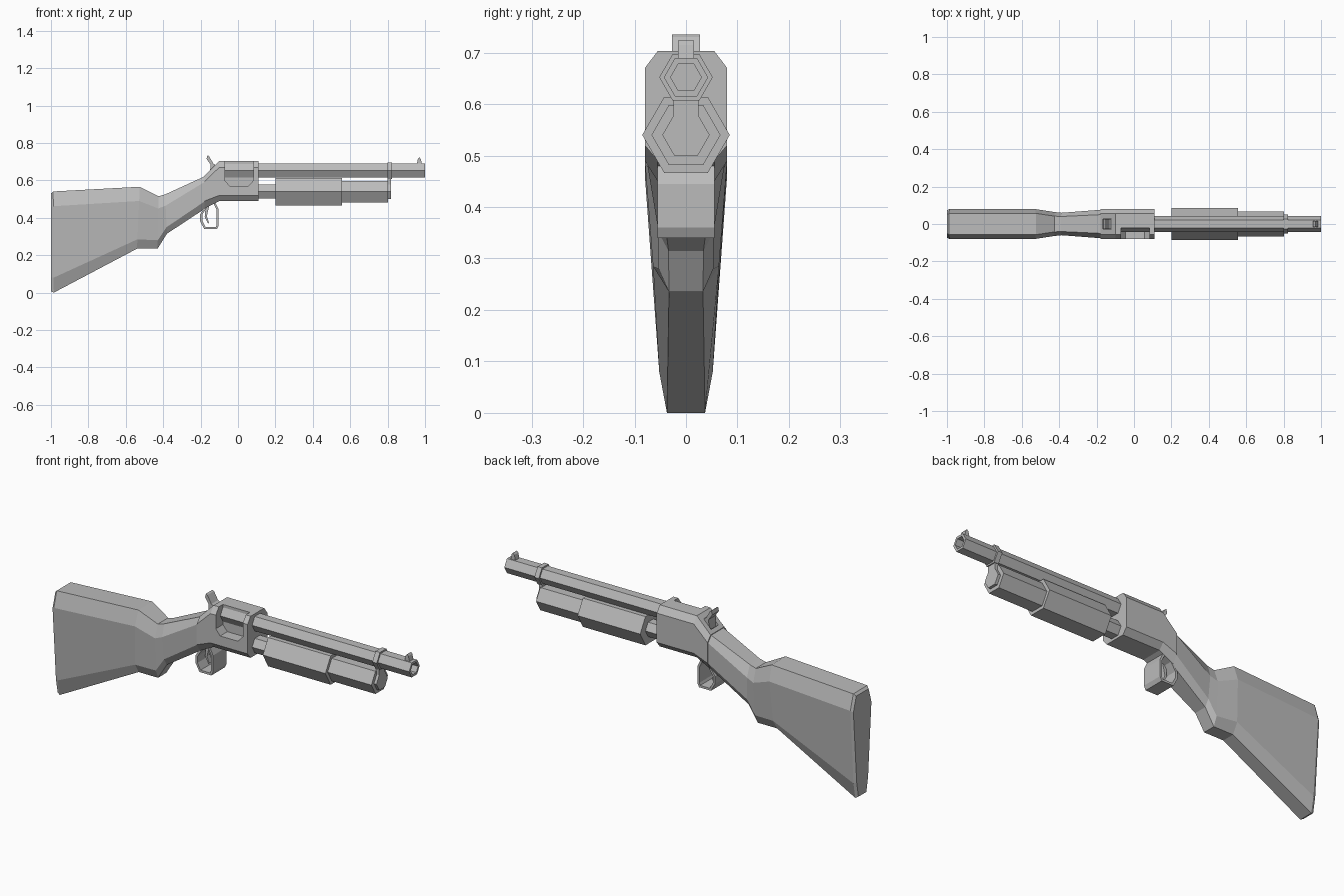
import bpy, bmesh, math

cube = bpy.data.objects.get("Cube")
if cube:
    bpy.data.objects.remove(cube, do_unlink=True)

GREY = (0.5, 0.5, 0.5, 1.0)
mat = bpy.data.materials.new("plain grey")
mat.use_nodes = True
mat.diffuse_color = GREY
bsdf = next(n for n in mat.node_tree.nodes if n.type == 'BSDF_PRINCIPLED')
bsdf.inputs["Base Color"].default_value = GREY


def finish(bm, name):
    bmesh.ops.recalc_face_normals(bm, faces=bm.faces)
    mesh = bpy.data.meshes.new(name)
    bm.to_mesh(mesh)
    bm.free()
    mesh.materials.append(mat)
    ob = bpy.data.objects.new(name, mesh)
    bpy.context.scene.collection.objects.link(ob)
    return ob


def loft(name, rings):
    """Skin a list of equal-sized rings and cap both ends."""
    bm = bmesh.new()
    vr = [[bm.verts.new(p) for p in r] for r in rings]
    n = len(rings[0])
    for a, b in zip(vr, vr[1:]):
        for i in range(n):
            j = (i + 1) % n
            bm.faces.new((a[i], a[j], b[j], b[i]))
    bm.faces.new(vr[0])
    bm.faces.new(vr[-1])
    return finish(bm, name)


def hex_turn(name, z, stations):
    """Six-sided turned part along x from (x, radius) stations."""
    return loft(name, [[(x, r * math.cos(k * math.pi / 3), z + r * math.sin(k * math.pi / 3))
                        for k in range(6)] for x, r in stations])


def prism(name, pts, y0, y1):
    """Extrude an x-z outline from y0 to y1."""
    return loft(name, [[(x, y, z) for x, z in pts] for y in (y0, y1)])


def section(xb, xt, zs, ws):
    """Bevelled eight-point cross-section, from bottom to top."""
    half = [(xb + (xt - xb) * (z - zs[0]) / (zs[3] - zs[0]), w, z) for z, w in zip(zs, ws)]
    return half + [(x, -y, z) for x, y, z in reversed(half)]


def cut(ob, cutter):
    cutter.hide_render = True
    m = ob.modifiers.new("cut", 'BOOLEAN')
    m.operation = 'DIFFERENCE'
    m.solver = 'EXACT'
    m.object = cutter
    bpy.context.view_layer.objects.active = ob
    bpy.ops.object.modifier_apply(modifier=m.name)
    bpy.data.objects.remove(cutter, do_unlink=True)


# Shoulder stock with a narrow wrist
loft("stock", [
    section(-1.0, -1.0, (0.008, 0.083, 0.455, 0.53), (0.032, 0.046, 0.073, 0.05)),
    section(-0.985, -0.988, (0.0, 0.08, 0.462, 0.541), (0.037, 0.052, 0.08, 0.057)),
    section(-0.54, -0.525, (0.235, 0.285, 0.49, 0.566), (0.033, 0.064, 0.08, 0.057)),
    section(-0.43, -0.425, (0.235, 0.28, 0.45, 0.515), (0.033, 0.053, 0.064, 0.042)),
    section(-0.38, -0.39, (0.315, 0.35, 0.465, 0.525), (0.034, 0.053, 0.06, 0.04)),
    section(-0.178, -0.178, (0.448, 0.488, 0.592, 0.622), (0.05, 0.076, 0.076, 0.05)),
])

# Receiver with ejection port on the right side and hammer slot
receiver = loft("receiver", [
    section(-0.178, -0.178, (0.45, 0.49, 0.595, 0.625), (0.055, 0.08, 0.08, 0.055)),
    section(-0.10, -0.10, (0.49, 0.52, 0.67, 0.703), (0.055, 0.08, 0.08, 0.055)),
    section(0.11, 0.11, (0.49, 0.52, 0.67, 0.703), (0.055, 0.08, 0.08, 0.055)),
])
cut(receiver, prism("port_cutter", [(-0.07, 0.75), (0.083, 0.75), (0.083, 0.60),
                                    (0.055, 0.57), (-0.045, 0.57), (-0.07, 0.60)], -0.2, -0.022))
cut(receiver, prism("slot_cutter", [(-0.163, 0.61), (-0.122, 0.645), (-0.122, 0.8),
                                    (-0.163, 0.8)], -0.029, 0.029))

# Hollow-ended barrel running into the port
hex_turn("barrel", 0.652, [(-0.085, 0.043), (1.0, 0.043), (1.0, 0.03), (0.9, 0.03)])

# Magazine tube, sliding fore-end and forward sleeve
hex_turn("magazine_tube", 0.54, [(0.10, 0.043), (0.22, 0.043)])
hex_turn("fore_end", 0.54, [(0.20, 0.085), (0.555, 0.085)])
hex_turn("magazine_sleeve", 0.54, [(0.54, 0.067), (0.803, 0.067)])

# Barrel band, its lug and the end plate
hex_turn("barrel_band", 0.652, [(0.798, 0.052), (0.823, 0.052)])
hex_turn("magazine_cap", 0.54, [(0.80, 0.046), (0.817, 0.046)])
prism("band_lug", [(0.798, 0.55), (0.817, 0.55), (0.817, 0.62), (0.798, 0.62)], -0.024, 0.024)

# Hammer and front sight
prism("hammer", [(-0.163, 0.735), (-0.155, 0.73), (-0.132, 0.69), (-0.122, 0.685),
                 (-0.124, 0.635), (-0.15, 0.63), (-0.147, 0.685), (-0.168, 0.715)], -0.027, 0.027)
prism("front_sight", [(0.955, 0.685), (0.962, 0.715), (0.97, 0.724), (0.977, 0.715),
                      (0.984, 0.685)], -0.016, 0.016)

# Wide trigger guard strap and trigger
outer = [(-0.172, 0.465), (-0.202, 0.42), (-0.202, 0.38), (-0.18, 0.34),
         (-0.113, 0.34), (-0.103, 0.36), (-0.103, 0.445), (-0.125, 0.49)]
inner = [(-0.160, 0.465), (-0.191, 0.417), (-0.191, 0.384), (-0.174, 0.351),
         (-0.119, 0.351), (-0.114, 0.363), (-0.114, 0.442), (-0.137, 0.49)]
prism("trigger_guard", outer + inner[::-1], -0.055, 0.055)
prism("trigger", [(-0.172, 0.48), (-0.178, 0.405), (-0.160, 0.37), (-0.155, 0.374),
                  (-0.167, 0.408), (-0.150, 0.48)], -0.012, 0.012)
